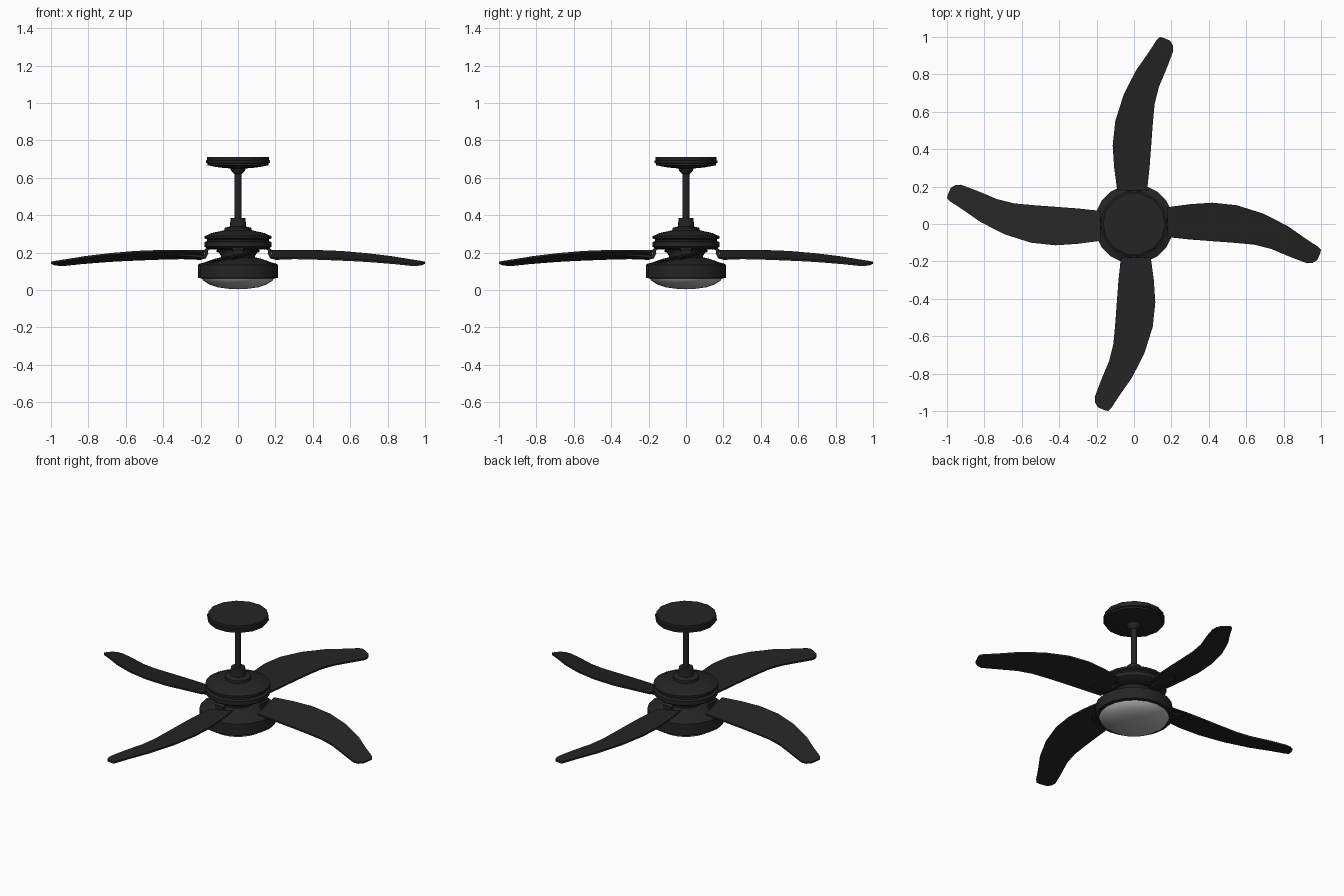
import bpy, bmesh, math
from mathutils import Matrix

if "Cube" in bpy.data.objects:
    bpy.data.objects.remove(bpy.data.objects["Cube"])


def material(name, rgb):
    m = bpy.data.materials.new(name)
    m.diffuse_color = (*rgb, 1)
    m.use_nodes = True
    m.node_tree.nodes["Principled BSDF"].inputs["Base Color"].default_value = m.diffuse_color
    return m


BLACK = material("matte black", (0.018, 0.018, 0.018))
GLASS = material("frosted glass", (0.45, 0.45, 0.45))


def finish(bm, name, mat, angle=30):
    bmesh.ops.remove_doubles(bm, verts=bm.verts, dist=1e-5)
    bmesh.ops.recalc_face_normals(bm, faces=bm.faces)
    me = bpy.data.meshes.new(name)
    bm.to_mesh(me)
    bm.free()
    me.materials.append(mat)
    ob = bpy.data.objects.new(name, me)
    bpy.context.collection.objects.link(ob)
    bpy.context.view_layer.objects.active = ob
    ob.select_set(True)
    bpy.ops.object.shade_smooth_by_angle(angle=math.radians(angle))
    ob.select_set(False)
    return ob


def lathe(name, profile, sides, mat):
    """Spin (radius, z) points about the z axis."""
    bm = bmesh.new()
    vs = [bm.verts.new((r, 0, z)) for r, z in profile]
    es = [bm.edges.new(p) for p in zip(vs, vs[1:])]
    bmesh.ops.spin(bm, geom=vs + es, cent=(0, 0, 0), axis=(0, 0, 1),
                   angle=math.tau, steps=sides, use_duplicate=False)
    return finish(bm, name, mat)


def loft(name, rings, turn, mat):
    """Skin equal-length rings of points, cap both ends, turn about z."""
    bm = bmesh.new()
    loops = [[bm.verts.new(p) for p in ring] for ring in rings]
    n = len(loops[0])
    for a, b in zip(loops, loops[1:]):
        for i in range(n):
            j = (i + 1) % n
            bm.faces.new((a[i], a[j], b[j], b[i]))
    bm.faces.new(loops[0])
    bm.faces.new(loops[-1])
    bm.transform(Matrix.Rotation(turn, 4, 'Z'))
    return finish(bm, name, mat)


# Ceiling mount and rod
lathe("ceiling_canopy", [(0, .71), (.166, .71), (.166, .695), (.172, .692), (.172, .68),
                         (.164, .677), (.164, .667), (.10, .655), (.042, .65),
                         (.036, .635), (.02, .62), (0, .62)], 14, BLACK)
lathe("down_rod", [(0, .64), (.018, .64), (.018, .36), (0, .36)], 16, BLACK)
lathe("rod_coupling", [(0, .385), (.04, .385), (.043, .34), (.072, .332),
                       (.076, .305), (0, .305)], 16, BLACK)

# Motor body with a groove round the middle
lathe("motor_housing", [(0, .318), (.08, .318), (.14, .305), (.165, .293), (.179, .289),
                        (.179, .277), (.166, .271), (.166, .262), (.179, .256),
                        (.179, .232), (.165, .222), (.11, .215), (.09, .18),
                        (.09, .16), (0, .16)], 20, BLACK)

# Light kit below the motor
lathe("light_housing", [(0, .175), (.09, .175), (.12, .168), (.165, .153), (.20, .138),
                        (.213, .134), (.213, .065), (.195, .062), (.19, .07), (0, .07)], 20, BLACK)
lathe("light_bowl", [(0, .065), (.194, .065), (.185, .05), (.155, .03), (.11, .015),
                     (.055, .007), (0, .004)], 24, GLASS)

# Blade stations: x and y, z of the leading (high) edge, then of the trailing edge
BLADE = [((.18, .09, .208), (.18, -.07, .17)),
         ((.30, .106, .21), (.30, -.083, .17)),
         ((.42, .114, .209), (.42, -.092, .167)),
         ((.55, .10, .204), (.53, -.10, .163)),
         ((.69, .056, .192), (.64, -.11, .158)),
         ((.82, -.01, .176), (.73, -.132, .152)),
         ((.92, -.08, .16), (.84, -.178, .143)),
         ((.985, -.122, .15), (.925, -.21, .134)),
         ((1.0, -.137, .146), (.955, -.208, .134)),
         ((.996, -.155, .143), (.98, -.193, .137))]
# Bracket path: x, z, half width, half thickness direction (x, z)
BRACKET = [(.12, .228, .03, 0, .009), (.155, .226, .03, .004, .009),
           (.17, .212, .028, .009, .003), (.168, .192, .026, .009, -.002),
           (.178, .177, .026, .006, .007), (.20, .174, .03, 0, .007),
           (.30, .180, .045, 0, .006), (.34, .184, .02, 0, .005)]

T = .005
for k in range(4):
    turn = k * math.pi / 2
    rings = [[(*a[:2], a[2] + T), (*b[:2], b[2] + T), (*b[:2], b[2] - T), (*a[:2], a[2] - T)]
             for a, b in BLADE]
    loft(f"blade_{k + 1}", rings, turn, BLACK)
    # Bracket tilts with the blade once it leaves the motor
    rings = []
    for x, z, w, tx, tz in BRACKET:
        tilt = .2 * w if x > .19 else 0
        rings.append([(x + tx, w, z + tilt + tz), (x + tx, -w, z - tilt + tz),
                      (x - tx, -w, z - tilt - tz), (x - tx, w, z + tilt - tz)])
    loft(f"blade_bracket_{k + 1}", rings, turn, BLACK)
